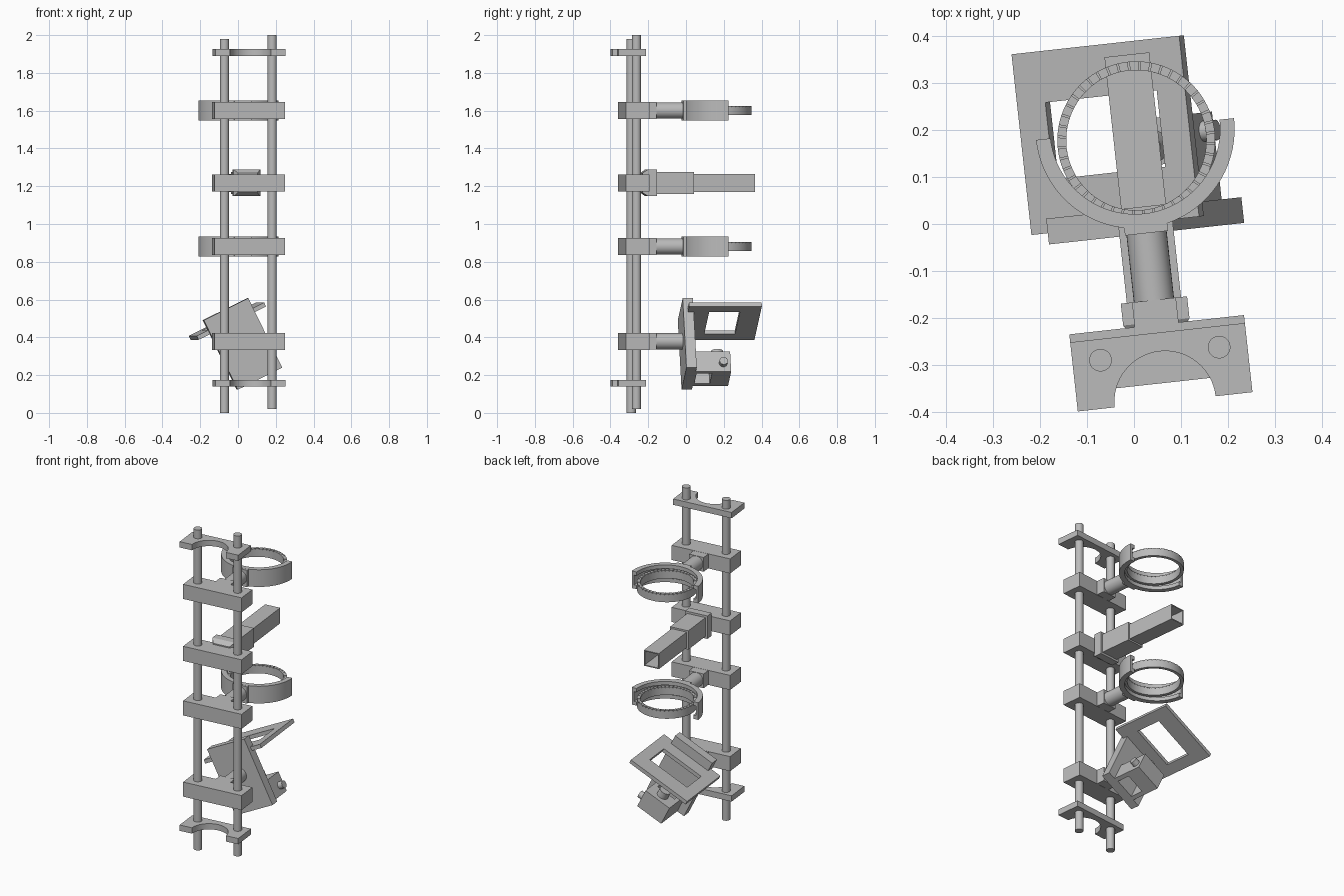
import bpy, bmesh
from math import sin, cos, pi, radians, sqrt
from mathutils import Matrix, Vector

cube = bpy.data.objects.get("Cube")
if cube:
    bpy.data.objects.remove(cube)

grey = bpy.data.materials.new("plain_grey")
grey.use_nodes = True
grey.diffuse_color = (0.5, 0.5, 0.5, 1)
grey.node_tree.nodes["Principled BSDF"].inputs["Base Color"].default_value = (0.5, 0.5, 0.5, 1)

# Stand frame: x along the bars, y out along the arms
STAND = Matrix.Translation((0.055, -0.276, 0)) @ Matrix.Rotation(radians(6.3), 4, 'Z')
# Tilted stage frame, turned about the arm
STAGE = STAND @ Matrix.Translation((0, 0, 0.365)) @ Matrix.Rotation(radians(-26.2), 4, 'Y')
# Sends a flat outline's depth along the arm
ALONG_Y = Matrix(((1, 0, 0, 0), (0, 0, 1, 0), (0, 1, 0, 0), (0, 0, 0, 1)))
ALONG_X = Matrix(((0, 0, 1, 0), (1, 0, 0, 0), (0, 1, 0, 0), (0, 0, 0, 1)))
parts = []


def add_loops(bm, loops, closed=False):
    """Skin a row of equal loops; cap both ends unless the row is closed."""
    rows = [[bm.verts.new(p) for p in loop] for loop in loops]
    size = len(rows[0])
    for k in range(len(rows) if closed else len(rows) - 1):
        a, b = rows[k], rows[(k + 1) % len(rows)]
        for i in range(size):
            j = (i + 1) % size
            bm.faces.new((a[i], a[j], b[j], b[i]))
    if not closed:
        bm.faces.new(rows[0])
        bm.faces.new(rows[-1])


def finish(name, bm, matrix):
    bmesh.ops.recalc_face_normals(bm, faces=bm.faces)
    mesh = bpy.data.meshes.new(name)
    bm.to_mesh(mesh)
    bm.free()
    mesh.materials.append(grey)
    ob = bpy.data.objects.new(name, mesh)
    ob.matrix_world = STAND
    mesh.transform(STAND.inverted() @ matrix)
    if mesh.polygons and matrix.determinant() < 0:
        mesh.flip_normals()
    bpy.context.collection.objects.link(ob)
    parts.append(ob)
    return ob


def skin(name, loops, matrix=STAND, closed=False):
    bm = bmesh.new()
    add_loops(bm, loops, closed)
    return finish(name, bm, matrix)


def rect(x0, x1, y0, y1, z=0):
    return [(x0, y0, z), (x1, y0, z), (x1, y1, z), (x0, y1, z)]


def circle(r, x, y, z, n=32):
    return [(x + r * cos(2 * pi * i / n), y + r * sin(2 * pi * i / n), z) for i in range(n)]


def box(name, x0, x1, y0, y1, z0, z1, matrix=STAND):
    return skin(name, [rect(x0, x1, y0, y1, z0), rect(x0, x1, y0, y1, z1)], matrix)


def rod(name, r, x, y, z0, z1, matrix=STAND):
    return skin(name, [circle(r, x, y, z0), circle(r, x, y, z1)], matrix)


def window(name, outer, inner, z0, z1, matrix):
    """A rectangular slab with a rectangular opening through it."""
    loops = [[(o[0], o[1], z0), (o[0], o[1], z1), (i[0], i[1], z1), (i[0], i[1], z0)]
             for o, i in zip(rect(*outer), rect(*inner))]
    return skin(name, loops, matrix, True)


def lathe(section, a0, a1, n):
    return [[(r * cos(a), r * sin(a), z) for r, z in section]
            for a in (a0 + (a1 - a0) * k / n for k in range(n + 1))]


# Upright rods
rod("right_rod", 0.024, -0.127, 0, 0, 1.98)
rod("left_rod", 0.024, 0.127, 0, 0.02, 2.0)

# End plates with a round bite in the front edge
arc = [(-0.108 * cos(pi * k / 32), -0.103 + 0.108 * sin(pi * k / 32)) for k in range(33)]
outline = [(-0.187, 0.045), (-0.187, -0.103)] + arc + [(0.187, -0.103), (0.187, 0.045)]
for name, z in (("lower_end_plate", 0.157), ("upper_end_plate", 1.908)):
    skin(name, [[(x, y, z + h) for x, y in outline] for h in (-0.018, 0.018)])

# Cross bars
HEIGHTS = {"stage": 0.379, "lower_ring": 0.881, "tube": 1.218, "upper_ring": 1.601}
for name, z in HEIGHTS.items():
    box(name + "_bar", -0.187, 0.187, -0.063, 0.062, z - 0.045, z + 0.045)
    if name != "tube":
        box(name + "_boss", -0.047, 0.047, 0.05, 0.115, z - 0.044, z + 0.044)
        rod(name + "_arm", 0.043, 0, z, 0.1, 0.28, STAND @ ALONG_Y)

# Half-ring holders with a groove, each carrying a toothed ring
groove = [(0.212, -0.053), (0.212, 0.053), (0.181, 0.053), (0.181, 0.03),
          (0.197, 0.03), (0.197, -0.03), (0.181, -0.03), (0.181, -0.053)]
TEETH = 44
for name in ("lower_ring", "upper_ring"):
    z = HEIGHTS[name]
    box(name + "_holder_pad", -0.046, 0.046, 0.258, 0.29, z - 0.052, z + 0.052)
    skin(name + "_holder", lathe(groove, pi, 2 * pi, 40),
         STAND @ Matrix.Translation((0, 0.481, z)))
    bm = bmesh.new()
    band = [(0.168, -0.025), (0.168, 0.019), (0.149, 0.019), (0.149, -0.025)]
    add_loops(bm, lathe(band, 0, 2 * pi, 2 * TEETH)[:-1], True)
    tooth = [(0.168, 0.018), (0.168, 0.025), (0.149, 0.025), (0.149, 0.018)]
    for k in range(TEETH):
        start = 2 * pi * k / TEETH
        add_loops(bm, lathe(tooth, start, start + 1.7 * pi / TEETH, 2))
    finish(name + "_toothed_band", bm, STAND @ Matrix.Translation((0, 0.457, z)))

# Square tube with sleeve and collar
TUBE = STAND @ Matrix.Translation((0, 0, HEIGHTS["tube"])) @ ALONG_Y


def square(h, depth=0):
    return rect(-h, h, -h, h, depth)


skin("tube_collar", [square(0.052, 0.04), square(0.071, 0.068), square(0.071, 0.115)], TUBE)
window("tube_sleeve", square(0.058)[0][:1] * 1 + (0.058, -0.058, 0.058),
       (-0.045, 0.045, -0.045, 0.045), 0.1, 0.315, TUBE)
window("square_tube", (-0.048, 0.048, -0.048, 0.048),
       (-0.042, 0.042, -0.042, 0.042), 0.1, 0.64, TUBE)

# Tilted back plate and the window frame standing out from it
box("stage_plate", -0.132, 0.132, 0.257, 0.312, -0.205, 0.205, STAGE)
window("window_frame", (-0.2, 0.2, 0.281, 0.668), (-0.133, 0.133, 0.394, 0.558),
       0.123, 0.146, STAGE)

# Clamp block with a slot and two knobs
window("clamp_block", (-0.085, 0.085, 0.3, 0.5), (-0.06, 0.06, 0.318, 0.4),
       -0.205, -0.085, STAGE)
rod("top_knob", 0.033, 0, 0.44, -0.09, -0.045, STAGE)
rod("side_knob", 0.022, 0.46, -0.155, 0.08, 0.115, STAGE @ ALONG_X)

# Smooth round sides, keep hard edges
bpy.ops.object.select_all(action='DESELECT')
for ob in parts:
    ob.select_set(True)
bpy.context.view_layer.objects.active = parts[0]
bpy.ops.object.shade_smooth_by_angle(angle=radians(30))
